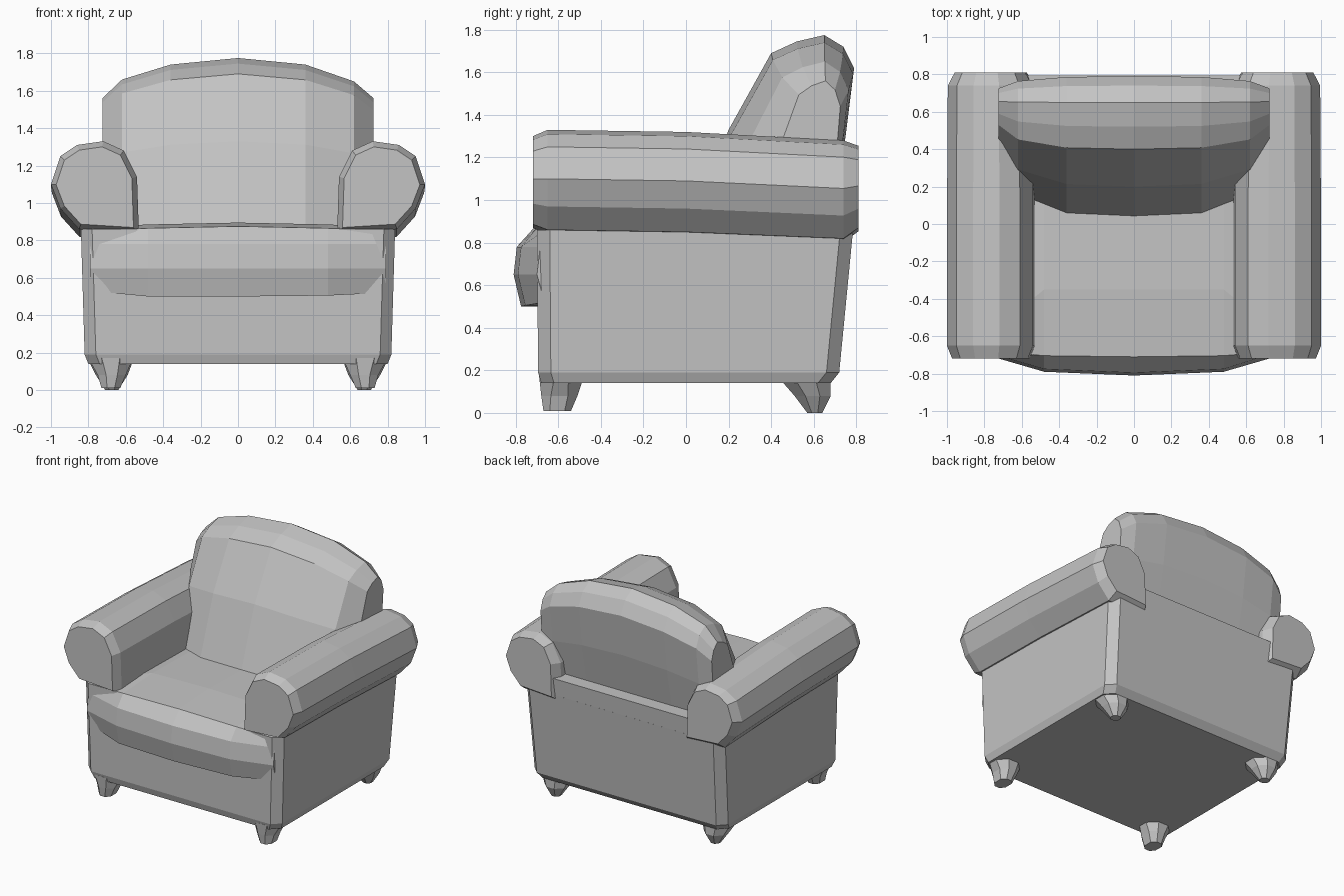
import bpy, bmesh

fabric = bpy.data.materials.new("grey fabric")
fabric.diffuse_color = (0.55, 0.55, 0.55, 1)


def loft(name, rings):
    """Skin a list of equal-length point rings and cap both ends."""
    bm = bmesh.new()
    vs = [[bm.verts.new(p) for p in r] for r in rings]
    n = len(vs[0])
    for a, b in zip(vs, vs[1:]):
        for i in range(n):
            j = (i + 1) % n
            bm.faces.new((a[i], a[j], b[j], b[i]))
    bm.faces.new(vs[0])
    bm.faces.new(vs[-1])
    bmesh.ops.recalc_face_normals(bm, faces=bm.faces)
    me = bpy.data.meshes.new(name)
    bm.to_mesh(me)
    bm.free()
    me.materials.append(fabric)
    ob = bpy.data.objects.new(name, me)
    bpy.context.collection.objects.link(ob)
    return ob


def plan(x0, x1, y0, y1, z, c):
    """Rectangle with chamfered corners at height z."""
    return [(x0 + c, y0, z), (x1 - c, y0, z), (x1, y0 + c, z), (x1, y1 - c, z),
            (x1 - c, y1, z), (x0 + c, y1, z), (x0, y1 - c, z), (x0, y0 + c, z)]


# Upholstered base, leaning slightly outwards at the back
loft("base", [plan(-0.80, 0.80, -0.68, 0.68, 0.14, 0.06),
              plan(-0.82, 0.82, -0.695, 0.72, 0.19, 0.06),
              plan(-0.84, 0.84, -0.70, 0.785, 0.86, 0.06)])

# Low rear panel with the ledge behind the backrest
loft("rear_panel", [plan(-0.62, 0.62, 0.55, 0.783, 0.84, 0.01),
                    plan(-0.62, 0.62, 0.55, 0.795, 0.99, 0.01)])

# Seat cushion, bowed forward in the middle
seat = []
for x, front, low, top in ((-0.79, 0.11, 0.53, 0.85), (-0.48, 0.02, 0.50, 0.865),
                           (0, 0, 0.50, 0.875), (0.48, 0.02, 0.505, 0.865),
                           (0.79, 0.11, 0.52, 0.85)):
    back = 0.45 if abs(x) < 0.6 else -0.5
    mid = -0.35 if abs(x) < 0.6 else -0.6
    seat.append([(x, -0.60, low), (x, -0.775 + front, low), (x, -0.81 + front, 0.65),
                 (x, -0.795 + front, 0.78), (x, -0.71 + front * 0.3, top),
                 (x, mid, top + 0.02), (x, back, top + 0.005), (x, back, 0.6)])
loft("seat_cushion", seat)

# Backrest with arched top, thinner towards the sides
profile = [(0.03, 0.85), (0.20, 1.33), (0.40, 1.69), (0.52, 1.745), (0.65, 1.775),
           (0.74, 1.72), (0.79, 1.62), (0.75, 1.3), (0.68, 0.95), (0.66, 0.85)]
rings = []
for x, top, k in ((-0.725, 1.56, 0.5), (-0.62, 1.66, 0.2), (-0.36, 1.74, 0.03),
                  (0, 1.775, 0), (0.36, 1.74, 0.03), (0.62, 1.65, 0.2), (0.725, 1.56, 0.5)):
    s = (top - 0.85) / 0.925
    rings.append([(x, y + (0.66 - y) * k, 0.85 + (z - 0.85) * s) for y, z in profile])
loft("backrest", rings)

# Rolled arms
roll = [(0.53, 0.84), (0.54, 1.14), (0.61, 1.28), (0.72, 1.33), (0.86, 1.31),
        (0.95, 1.25), (1.0, 1.10), (0.95, 0.97), (0.85, 0.86)]
for side, s in (("left", -1), ("right", 1)):
    loft(side + "_arm", [
        [(s * (0.77 + (x - 0.77) * k), y, 1.08 + (z - 1.08) * k + dz) for x, z in roll]
        for y, k, dz in ((-0.72, 0.88, 0), (-0.65, 1, 0), (0, 1, -0.01),
                         (0.74, 0.98, -0.045), (0.81, 0.82, -0.03))])

    # Tapered feet
    for name, levels in (
            ("front_leg", ((0.56, 0.80, -0.69, -0.48, 0.17), (0.60, 0.75, -0.68, -0.51, 0.08),
                           (0.63, 0.73, -0.67, -0.54, 0.01))),
            ("back_leg", ((0.56, 0.80, 0.44, 0.68, 0.16), (0.59, 0.76, 0.51, 0.68, 0.08),
                          (0.64, 0.71, 0.57, 0.64, 0.0)))):
        loft(side + "_" + name, [
            [(s * x, y, z) for x, y, z in plan(*lv, 0.3 * (lv[1] - lv[0]))] for lv in levels])
